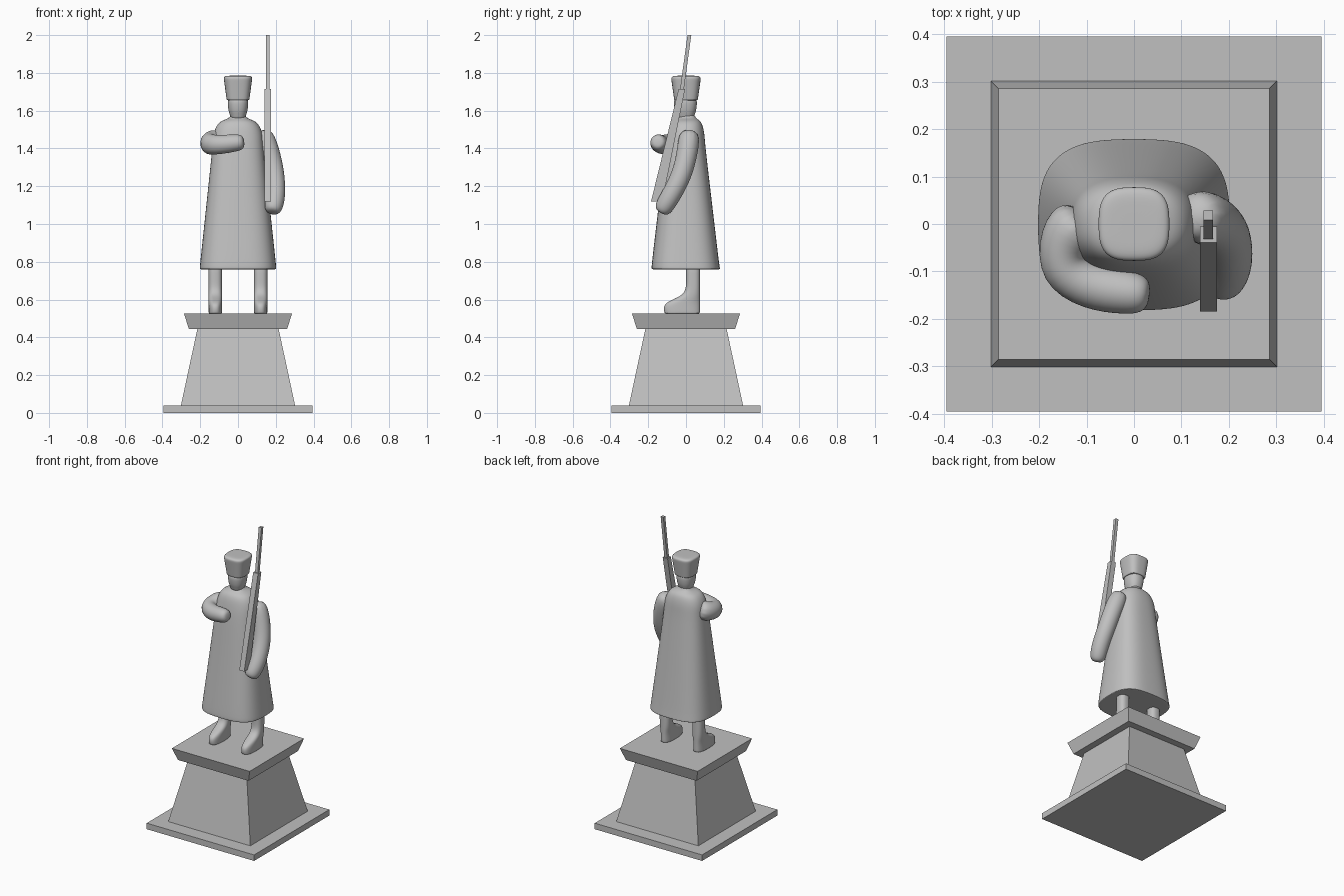
import bpy, bmesh
from math import cos, sin, pi
from mathutils import Vector

cube = bpy.data.objects.get("Cube")
if cube:
    bpy.data.objects.remove(cube, do_unlink=True)

stone = bpy.data.materials.new("grey stone")
stone.use_nodes = True
grey = (.53, .53, .53, 1)
stone.diffuse_color = grey
stone.node_tree.nodes["Principled BSDF"].inputs["Base Color"].default_value = grey


def loft(name, rings, smooth=True):
    """Skin closed rings of points and cap both ends; round off if smooth."""
    bm = bmesh.new()
    loops = [[bm.verts.new(point) for point in ring] for ring in rings]
    count = len(loops[0])
    for lower, upper in zip(loops, loops[1:]):
        for i in range(count):
            j = (i + 1) % count
            bm.faces.new((lower[i], lower[j], upper[j], upper[i]))
    bm.faces.new(reversed(loops[0]))
    bm.faces.new(loops[-1])
    bmesh.ops.recalc_face_normals(bm, faces=bm.faces)
    for face in bm.faces:
        face.smooth = smooth
    mesh = bpy.data.meshes.new(name)
    bm.to_mesh(mesh)
    bm.free()
    mesh.materials.append(stone)
    obj = bpy.data.objects.new(name, mesh)
    bpy.context.collection.objects.link(obj)
    if smooth:
        rounding = obj.modifiers.new("rounding", 'SUBSURF')
        rounding.levels = rounding.render_levels = 2
    return obj


def lerp(start, end, t):
    return start + (end - start) * t


def squash(value, power):
    """Bend a sine or cosine so that a circle becomes a rounded square."""
    return abs(value) ** (2 / power) * (1 if value > 0 else -1)


def oval(z, half_x, half_y, x=0, y=0, power=3, count=24):
    """Horizontal rounded-square ring around (x, y)."""
    angles = [2 * pi * (i + .5) / count for i in range(count)]
    return [(x + half_x * squash(cos(a), power),
             y + half_y * squash(sin(a), power), z) for a in angles]


def rect(z, half_x, half_y, x=0, y=0):
    corners = ((-1, -1), (1, -1), (1, 1), (-1, 1))
    return [(x + sx * half_x, y + sy * half_y, z) for sx, sy in corners]


def limb(name, points, start_radius, end_radius, side, count=12):
    """Tapered tube through the points, with a rounded far end."""
    points = [Vector(point) for point in points]
    last = len(points) - 1
    radii = [lerp(start_radius, end_radius, i / last) for i in range(last + 1)]
    tip = (points[last] - points[last - 1]).normalized()
    for reach, width in ((.6, .85), (.9, .5)):
        points.append(points[last] + tip * end_radius * reach)
        radii.append(end_radius * width)
    rings = []
    for i, (centre, radius) in enumerate(zip(points, radii)):
        tangent = points[min(i + 1, len(points) - 1)] - points[max(i - 1, 0)]
        across = tangent.cross(Vector(side)).normalized()
        along = tangent.cross(across).normalized()
        angles = [2 * pi * k / count for k in range(count)]
        rings.append([centre + radius * (cos(a) * across + sin(a) * along)
                      for a in angles])
    return loft(name, rings)


# Pedestal
base_top, body_top, cap_top = .04, .445, .525
base_half, foot_half, waist_half = .395, .302, .215
cap_low, cap_high = .26, .286
loft("pedestal_base", [rect(0, base_half, base_half),
                       rect(base_top, base_half, base_half)], smooth=False)
loft("pedestal_body", [rect(base_top, foot_half, foot_half),
                       rect(body_top, waist_half, waist_half)], smooth=False)
loft("pedestal_cap", [rect(body_top, cap_low, cap_low),
                      rect(cap_top, cap_high, cap_high)], smooth=False)

# Legs with boots: the heel is upright, the toe line recedes with height
leg_half, heel = .036, .075
toes = (-.115, -.12, -.11, -.03, -.005, 0, 0, 0)
for name, side in (("right_leg", -1), ("left_leg", 1)):
    rings = [oval(cap_top, leg_half * .9, .09, side * .12, -.02)]
    for i, toe in enumerate(toes):
        z = cap_top + max(.003, i * .03)
        rings.append(oval(z, leg_half, (heel - toe) / 2, side * .12,
                          (heel + toe) / 2, 2.5))
    rings.append(oval(.8, leg_half, heel / 2, side * .12, heel / 2, 2.5))
    loft(name, rings)

# Long coat: tight flat hem, straight taper, then rounded shoulders
hem, chest, hem_x, hem_y = .76, 1.42, .205, .183
rings = [oval(hem, hem_x * .9, hem_y * .9), oval(hem, hem_x, hem_y)]
for t in (.01, .25, .5, .75, 1):
    rings.append(oval(lerp(hem, chest, t), lerp(hem_x, .135, t),
                      lerp(hem_y, .105, t), y=-.003, power=lerp(3, 2.6, t)))
for step in range(1, 5):
    angle = step * pi / 8
    spread = max(0, cos(angle)) ** .7
    rings.append(oval(chest + .14 * sin(angle), .038 + .1 * spread,
                      .042 + .06 * spread, y=lerp(.006, 0, spread), power=2.4))
rings.append(oval(1.6, .036, .04, power=2))
loft("coat", rings)

# Head and tall flared hat
head = ((1.55, .037), (1.575, .042), (1.595, .05), (1.63, .055), (1.68, .056))
loft("head", [oval(z, half, half * 1.12, y=-.003, power=2.3) for z, half in head])
brim, crown, brim_half, crown_half = 1.655, 1.785, .06, .078
rings = [oval(brim, brim_half * .8, brim_half * .8)]
for t in (0, .05, .4, .8, .93):
    half = lerp(brim_half, crown_half, t)
    rings.append(oval(lerp(brim, crown, t), half, half * 1.04))
for shrink in (.85, .4):
    rings.append(oval(crown, crown_half * shrink, crown_half * shrink))
loft("hat", rings)

# Right arm folded across the chest, left arm hanging beside the rifle
limb("right_arm", [(-.1, .02, 1.45), (-.15, -.03, 1.43), (-.155, -.1, 1.42),
                   (-.09, -.135, 1.42), (-.01, -.145, 1.43)],
     .065, .048, (0, 0, 1))
limb("left_arm", [(.12, .02, 1.5), (.165, .01, 1.39), (.195, -.02, 1.26),
                  (.2, -.08, 1.15), (.19, -.11, 1.1)],
     .06, .052, (1, 0, 0))

# Rifle: leaning, tapering stock and thin barrel
rifle_x = .157
loft("rifle_stock", [rect(1.12, .018, .03, rifle_x, -.155),
                     rect(1.715, .018, .017, rifle_x, -.022)], smooth=False)
loft("rifle_barrel", [rect(1.68, .01, .01, rifle_x, -.026),
                      rect(2, .01, .01, rifle_x, .018)], smooth=False)
